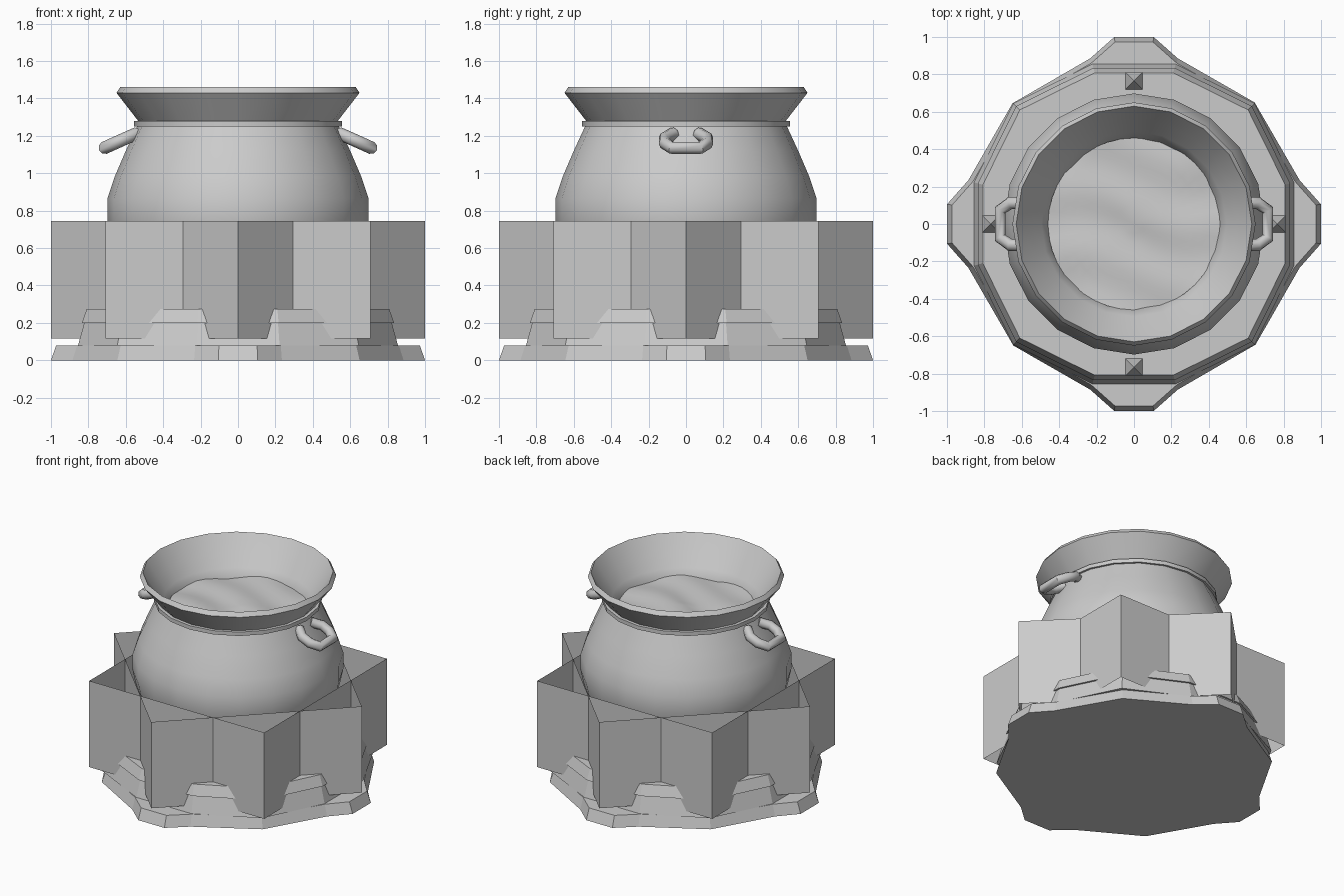
import bpy, bmesh
from math import sin, cos, pi
from mathutils import Vector

if "Cube" in bpy.data.objects:
    bpy.data.objects.remove(bpy.data.objects["Cube"])


def make(name, verts, faces, smooth=None):
    me = bpy.data.meshes.new(name)
    bm = bmesh.new()
    vs = [bm.verts.new(v) for v in verts]
    for f in faces:
        bm.faces.new([vs[i] for i in f])
    bmesh.ops.recalc_face_normals(bm, faces=bm.faces)
    bm.to_mesh(me)
    bm.free()
    ob = bpy.data.objects.new(name, me)
    bpy.context.collection.objects.link(ob)
    if smooth:
        bpy.ops.object.select_all(action='DESELECT')
        ob.select_set(True)
        bpy.context.view_layer.objects.active = ob
        bpy.ops.object.shade_smooth_by_angle(angle=smooth)
    return ob


def loft(name, rings, closed=False, caps=True, smooth=None):
    """Skin a list of equal-length vertex rings."""
    n, m = len(rings[0]), len(rings)
    faces = [(i*n+j, i*n+(j+1) % n, (i+1) % m*n+(j+1) % n, (i+1) % m*n+j)
             for i in range(m if closed else m-1) for j in range(n)]
    if caps and not closed:
        faces += [tuple(range(n))[::-1], tuple(range((m-1)*n, m*n))]
    return make(name, [v for r in rings for v in r], faces, smooth)


def circle(r, z, n=20):
    return [(r*cos(2*pi*i/n), r*sin(2*pi*i/n), z) for i in range(n)]


def four_fold(quarter):
    """Repeat one quarter of an outline around z."""
    pts = []
    for k in range(4):
        for x, y in quarter:
            for _ in range(k):
                x, y = -y, x
            pts.append((x, y))
    return pts


def tier(name, outline, levels):
    return loft(name, [[(x*s, y*s, z) for x, y in outline] for s, z in levels])


# stepped stone base
foot = four_fold([(1, -.105), (1, .105), (.885, .235), (.645, .65), (.235, .885)])
twelve = four_fold([(1, -.26), (1, .26), (.755, .755)])
tier("base_foot", foot, [(1, 0), (.972, .08)])
tier("base_step", twelve, [(.855, .08), (.822, .2)])
tier("base_cap", twelve, [(.835, .2), (.808, .275)])

# four small pyramid studs on the base
for k in range(4):
    cx, cy = .765*cos(k*pi/2), .765*sin(k*pi/2)
    h = .046
    make("base_stud", [(cx-h, cy-h, .275), (cx+h, cy-h, .275), (cx+h, cy+h, .275),
                       (cx-h, cy+h, .275), (cx, cy, .39)],
         [(0, 1, 4), (1, 2, 4), (2, 3, 4), (3, 0, 4), (3, 2, 1, 0)])

# two open square sleeves of thin flame panels, forming an eight-point star
for turn in (0, pi/4):
    loft("flame_panels", [[(cos(turn+k*pi/2), sin(turn+k*pi/2), z) for k in range(4)]
                          for z in (.115, .745)], caps=False)

# cauldron body, flared rim and inner wall
profile = [(.42, .275), (.53, .38), (.62, .51), (.675, .64), (.698, .75), (.698, .865),
           (.66, .98), (.60, 1.12), (.54, 1.25), (.53, 1.275), (.65, 1.43), (.63, 1.46),
           (.555, 1.345), (.495, 1.26), (.455, 1.2), (.455, 1.12)]
loft("cauldron", [circle(r, z) for r, z in profile], smooth=.6)

# neck collar
loft("neck_collar", [circle(r, z) for r, z in
     [(.52, 1.25), (.555, 1.25), (.555, 1.278), (.52, 1.278)]], closed=True, smooth=.6)

# rippled brew surface
R, N = 9, 40
verts, faces = [(0, 0, 1.215)], []
for i in range(1, R+1):
    for x, y, _ in circle(.46*i/R, 0, N):
        z = 1.212 + .008*sin(19*y+2*sin(5*x)) + .005*sin(11*x+7*y)
        verts.append((x, y, z))
for j in range(N):
    k = (j+1) % N
    faces.append((0, 1+j, 1+k))
    for i in range(R-1):
        a, b = 1+i*N, 1+(i+1)*N
        faces.append((a+j, b+j, b+k, a+k))
make("brew", verts, faces, smooth=1)

# drooping loop handles
half = [(.54, .065, 1.213), (.60, .113, 1.187), (.66, .113, 1.16), (.715, .075, 1.135)]
path = half + [(x, -y, z) for x, y, z in reversed(half)]
normal = Vector((.41, 0, .912)).normalized()
for side, name in ((1, "right_handle"), (-1, "left_handle")):
    pts = [Vector(p) for p in path]
    rings = []
    for i, p in enumerate(pts):
        d1 = (p - pts[max(i-1, 0)]).normalized()
        d2 = (pts[min(i+1, len(pts)-1)] - p).normalized()
        out = (d1+d2).normalized().cross(normal)
        rings.append([p + .034*(cos(a*pi/4)*out + sin(a*pi/4)*normal) for a in range(8)])
    loft(name, [[(v.x*side, v.y, v.z) for v in r] for r in rings], smooth=.85)
